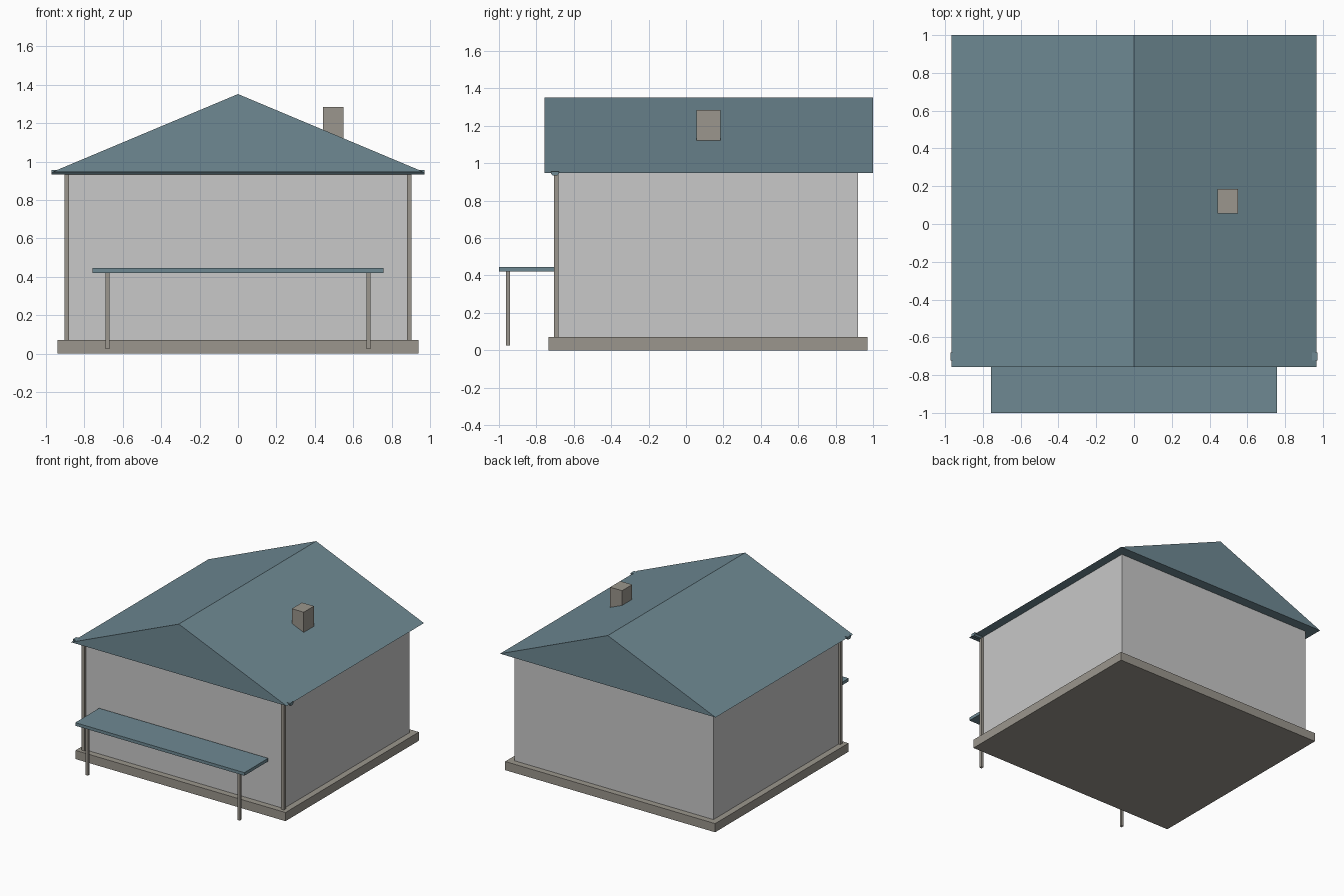
import bpy
import bmesh

if "Cube" in bpy.data.objects:
    bpy.data.objects.remove(bpy.data.objects["Cube"])


def material(name, rgb):
    m = bpy.data.materials.new(name)
    m.diffuse_color = (*rgb, 1.0)
    m.use_nodes = True
    m.node_tree.nodes["Principled BSDF"].inputs["Base Color"].default_value = m.diffuse_color
    return m


ROOF = material("slate_teal", (0.156, 0.250, 0.291))
WALL = material("light_grey", (0.58, 0.58, 0.58))
STONE = material("warm_stone", (0.328, 0.305, 0.266))


def prism(name, profile, axis, lo, hi, mat):
    """Extrude a 2D profile along x (profile = y,z), or y (profile = x,z)."""
    def place(p, t):
        return (t, p[0], p[1]) if axis == 'x' else (p[0], t, p[1])
    bm = bmesh.new()
    a = [bm.verts.new(place(p, lo)) for p in profile]
    b = [bm.verts.new(place(p, hi)) for p in profile]
    bm.faces.new(a)
    bm.faces.new(b)
    n = len(profile)
    for i in range(n):
        j = (i + 1) % n
        bm.faces.new((a[i], a[j], b[j], b[i]))
    bmesh.ops.recalc_face_normals(bm, faces=bm.faces)
    mesh = bpy.data.meshes.new(name)
    bm.to_mesh(mesh)
    bm.free()
    mesh.materials.append(mat)
    obj = bpy.data.objects.new(name, mesh)
    bpy.context.collection.objects.link(obj)
    return obj


def box(name, x, y, z, mat):
    rect = [(x[0], z[0]), (x[1], z[0]), (x[1], z[1]), (x[0], z[1])]
    return prism(name, rect, 'y', y[0], y[1], mat)


# Plinth and walls
box("foundation", (-0.94, 0.94), (-0.735, 0.97), (0, 0.07), STONE)
box("walls", (-0.89, 0.89), (-0.685, 0.92), (0.07, 0.947), WALL)

# Gable roof, front gutter and chimney
prism("roof", [(-0.965, 0.947), (0.965, 0.947), (0, 1.352)], 'y', -0.757, 1.0, ROOF)
prism("gutter", [(-0.722, 0.957), (-0.722, 0.944), (-0.712, 0.933),
                 (-0.690, 0.933), (-0.680, 0.944), (-0.680, 0.957)],
      'x', -0.972, 0.972, ROOF)
box("chimney", (0.443, 0.55), (0.055, 0.185), (1.10, 1.285), STONE)

# Porch canopy
box("canopy", (-0.757, 0.757), (-1.0, -0.695), (0.42, 0.445), ROOF)

# Corner downpipes and canopy legs, mirrored left and right
for side, s in (("left", -1), ("right", 1)):
    px, lx = s * 0.893, s * 0.68
    box("downpipe_" + side, (px - 0.012, px + 0.012), (-0.706, -0.681), (0.07, 0.94), STONE)
    box("canopy_leg_" + side, (lx - 0.01, lx + 0.01), (-0.963, -0.942), (0.025, 0.42), STONE)
